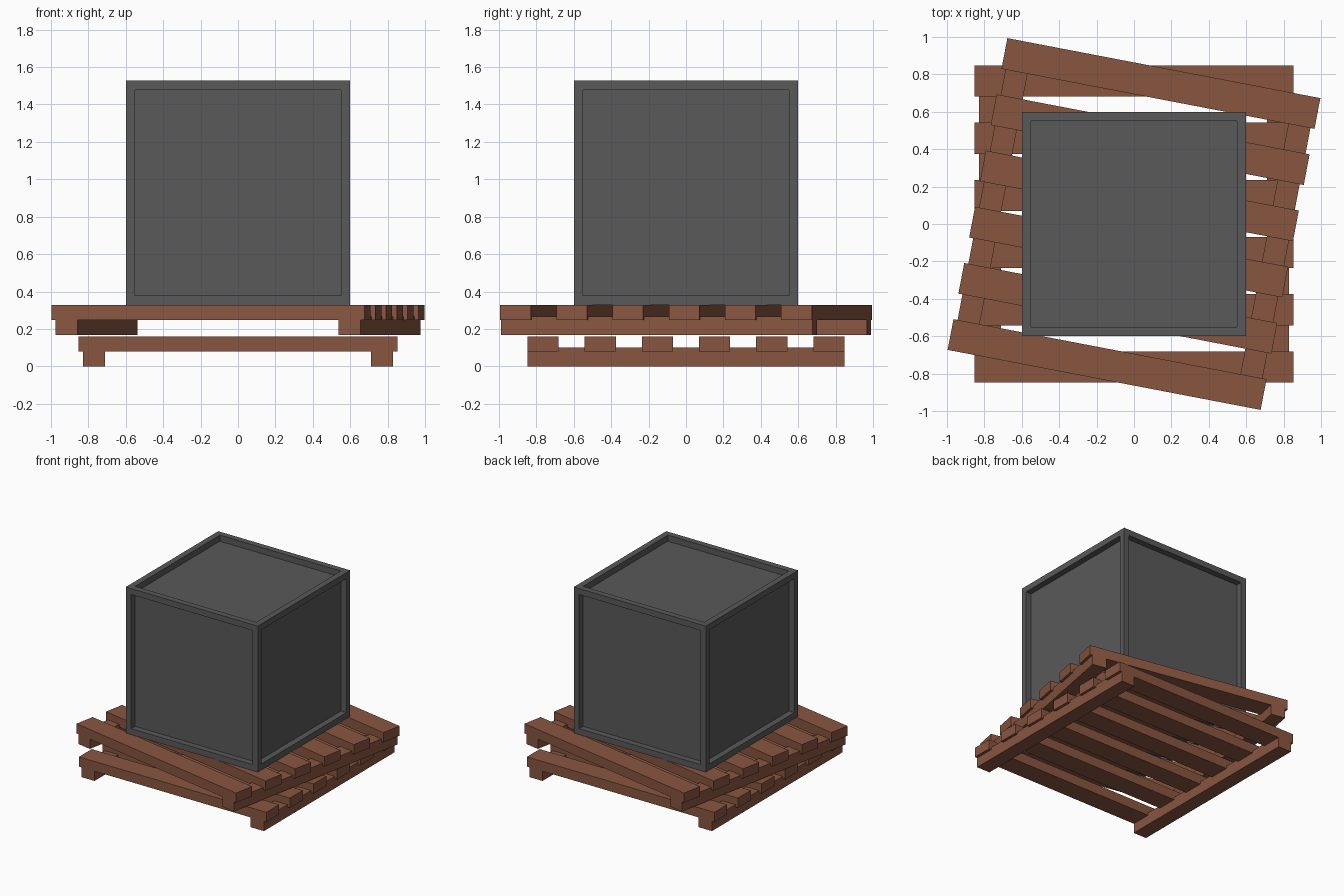
import bpy, bmesh, math
from mathutils import Matrix

if "Cube" in bpy.data.objects:
    bpy.data.objects.remove(bpy.data.objects["Cube"])


def material(name, rgb):
    m = bpy.data.materials.new(name)
    m.diffuse_color = (*rgb, 1)
    m.use_nodes = True
    m.node_tree.nodes["Principled BSDF"].inputs["Base Color"].default_value = m.diffuse_color
    return m


WOOD = material("wood", (0.25, 0.093, 0.051))
DARK = material("dark_grey", (0.1, 0.1, 0.1))


def finish(bm, name, mat):
    me = bpy.data.meshes.new(name)
    bm.to_mesh(me)
    bm.free()
    me.materials.append(mat)
    ob = bpy.data.objects.new(name, me)
    bpy.context.collection.objects.link(ob)
    return ob


def box(name, size, loc, mat, turn=0.0):
    bm = bmesh.new()
    bmesh.ops.create_cube(bm, size=1, matrix=Matrix.Translation(loc) @ Matrix.Diagonal((*size, 1)))
    ob = finish(bm, name, mat)
    ob.rotation_euler.z = turn
    return ob


# Pallet: six slats across two side rails
def pallet(name, z, turn):
    for i in range(6):
        y = (i - 2.5) * 0.306
        box(f"{name}_slat_{i + 1}", (1.704, 0.167, 0.08), (0, y, z + 0.12), WOOD, turn)
    for side, x in (("left", -0.77), ("right", 0.77)):
        box(f"{name}_{side}_rail", (0.12, 1.697, 0.1), (x, 0, z + 0.05), WOOD, turn)


pallet("lower_pallet", 0.0, 0.0)
pallet("upper_pallet", 0.167, math.radians(-10.85))

# Crate: cube with a recessed panel on every side
bm = bmesh.new()
bmesh.ops.create_cube(bm, size=1.2, matrix=Matrix.Translation((0, 0, 0.928)))
panels = list(bm.faces)
bmesh.ops.inset_individual(bm, faces=panels, thickness=0.07)
for f in panels:
    normal = f.normal.copy()
    new = bmesh.ops.extrude_discrete_faces(bm, faces=[f])["faces"]
    bmesh.ops.translate(bm, verts=new[0].verts, vec=normal * -0.05)
bmesh.ops.recalc_face_normals(bm, faces=bm.faces)
finish(bm, "crate", DARK)
